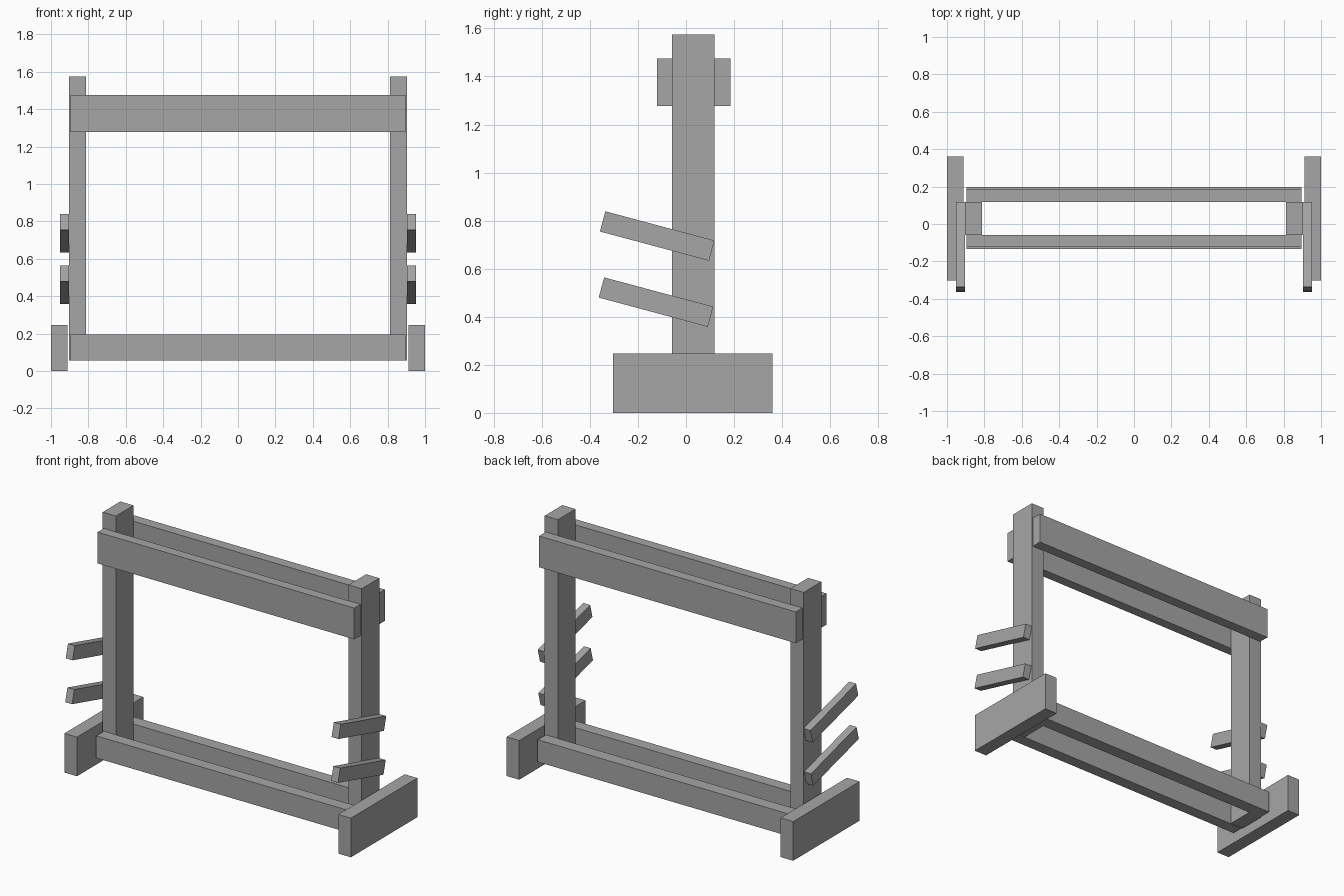
import bpy
import math

cube = bpy.data.objects.get("Cube")
if cube:
    bpy.data.objects.remove(cube, do_unlink=True)

grey = bpy.data.materials.new("grey_board")
grey.use_nodes = True
colour = (0.38, 0.38, 0.38, 1)
grey.diffuse_color = colour
grey.node_tree.nodes["Principled BSDF"].inputs["Base Color"].default_value = colour


def board(name, centre, size, tilt=0):
    """Rectangular board, optionally tilted about the x axis."""
    bpy.ops.mesh.primitive_cube_add(size=1, location=centre)
    ob = bpy.context.object
    ob.name = ob.data.name = name
    ob.scale = size
    ob.rotation_euler.x = math.radians(tilt)
    ob.data.materials.append(grey)


def span(name, x, y, z):
    """Upright board given by its limits on each axis."""
    limits = (x, y, z)
    board(name, [(a + b) / 2 for a, b in limits], [b - a for a, b in limits])


# Side frames: foot, post and two sloping pegs
for side, s in (("left", 1), ("right", -1)):
    span(f"{side}_foot", sorted((s * 0.912, s)), (-0.303, 0.36), (0, 0.247))
    span(f"{side}_post", sorted((s * 0.812, s * 0.904)), (-0.058, 0.118), (0.057, 1.575))
    for level, y, z in (("lower", -0.125, 0.461), ("upper", -0.12, 0.736)):
        board(f"{side}_{level}_peg", (s * 0.928, y, z), (0.048, 0.47, 0.087), -15)

# Paired rails clamped to the front and back of the posts
rail = (-0.896, 0.896)
span("front_top_rail", rail, (-0.121, -0.058), (1.278, 1.475))
span("back_top_rail", rail, (0.118, 0.185), (1.278, 1.475))
span("front_bottom_rail", rail, (-0.134, -0.058), (0.055, 0.195))
span("back_bottom_rail", rail, (0.118, 0.199), (0.055, 0.195))
